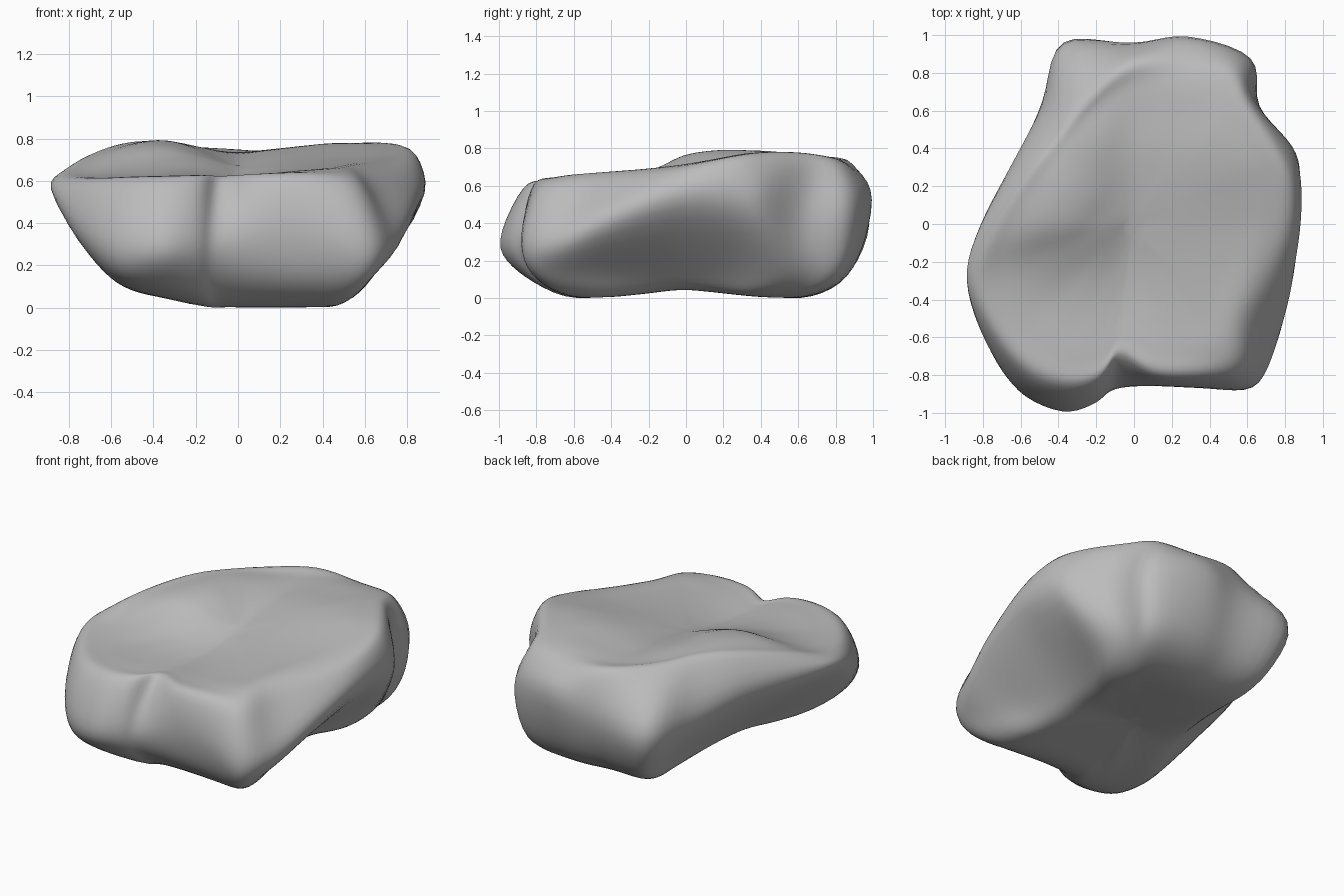
import bpy
import bmesh
from math import exp
from mathutils import Vector

STEPS = 5  # surface subdivisions between neighbouring guide points

default_cube = bpy.data.objects.get("Cube")
if default_cube:
    bpy.data.objects.remove(default_cube, do_unlink=True)

# Guide outlines in hundredths, anticlockwise from the front groove
RIM = [(-8, -71, 60), (10, -80, 61), (35, -81, 61), (57, -77, 57), (65, -56, 55),
       (76, -30, 60), (84, -2, 67), (84, 25, 73), (75, 44, 75), (61, 66, 74),
       (53, 84, 71), (28, 89, 70), (-2, 87, 73), (-27, 69, 74), (-42, 49, 75),
       (-58, 28, 75), (-76, -2, 69), (-84, -30, 62), (-73, -60, 59),
       (-55, -80, 59), (-35, -87, 59), (-18, -83, 60)]
WAIST = [(-10, -87, 34), (12, -86, 38), (35, -87, 38), (63, -87, 31), (75, -67, 30),
         (82, -40, 39), (86, -5, 48), (87, 22, 48), (85, 40, 48), (66, 62, 42),
         (63, 88, 48), (28, 100, 54), (0, 96, 46), (-39, 97, 46), (-49, 65, 44),
         (-64, 33, 51), (-81, -2, 53), (-88, -30, 53), (-79, -62, 39),
         (-62, -88, 33), (-38, -100, 30), (-20, -95, 32)]
FOOT = [(-10, -82, 15), (12, -80, 14), (38, -81, 13), (60, -82, 13), (62, -62, 13),
        (56, -35, 14), (52, -5, 14), (55, 20, 14), (64, 45, 14), (60, 66, 14),
        (56, 84, 14), (26, 90, 16), (0, 87, 15), (-31, 87, 14), (-34, 60, 15),
        (-39, 24, 16), (-46, -8, 17), (-59, -38, 18), (-64, -62, 17),
        (-57, -84, 15), (-38, -90, 14), (-20, -87, 14)]


def outline(points):
    return [Vector(p) / 100 for p in points]


def bump(x, y, centre_x, centre_y, width, depth):
    """Soft round swelling used to shape the top."""
    return exp(-((x - centre_x) / width) ** 2 - ((y - centre_y) / depth) ** 2)


def top_height(x, y):
    t = min(max(y + 0.5, 0), 1)
    slope = 0.63 + 0.11 * t * t * (3 - 2 * t) + 0.03 * x
    hump = 0.1 * bump(x, y, -0.44, 0.06, 0.32, 0.24)
    ridge = 0.045 * bump(x, y, -0.34, 0.42, 0.24, 0.22)
    valley = 0.04 * bump(x, y, -0.03, -0.05, 0.15, 0.6)
    shoulder = 0.025 * bump(x, y, 0.5, 0.4, 0.3, 0.3)
    brow = 0.02 * bump(x, y, 0.5, -0.35, 0.3, 0.3)
    return slope + hump + ridge - valley + shoulder + brow


def base_height(x, y):
    return 0.05 - 0.045 * min(abs(y) / 0.45, 1) + 0.2 * max(-x - 0.15, 0)


def shrink(ring, scale, height):
    """Copy a ring toward the middle and drop it on a height rule."""
    flat = [(p.x * scale, p.y * scale) for p in ring]
    return [Vector((x, y, height(x, y))) for x, y in flat]


def spline(a, b, c, d, t):
    """Smooth curve through b and c."""
    return b + 0.5 * t * ((c - a) + t * ((2 * a - 5 * b + 4 * c - d)
                                         + t * (3 * (b - c) + d - a)))


def refine_closed(ring):
    n = len(ring)
    return [spline(ring[i - 1], ring[i], ring[(i + 1) % n], ring[(i + 2) % n], s / STEPS)
            for i in range(n) for s in range(STEPS)]


def refine_stack(rings):
    """Add smooth in-between rings from the bottom to the top."""
    last = len(rings) - 1
    stack = []
    for i in range(last):
        four = [rings[max(i - 1, 0)], rings[i], rings[i + 1], rings[min(i + 2, last)]]
        for s in range(STEPS):
            stack.append([spline(*column, s / STEPS) for column in zip(*four)])
    return stack + [rings[last]]


def make_material(name, colour):
    material = bpy.data.materials.new(name)
    material.use_nodes = True
    material.diffuse_color = colour
    shader = next(n for n in material.node_tree.nodes if n.type == "BSDF_PRINCIPLED")
    shader.inputs["Base Color"].default_value = colour
    return material


# Stack of outlines: underside, sides, then the uneven top
rim, waist, foot = outline(RIM), outline(WAIST), outline(FOOT)
guides = [shrink(foot, s, base_height) for s in (0.05, 0.4, 0.75)]
guides += [foot, waist, rim]
guides += [shrink(rim, s, top_height) for s in (0.85, 0.65, 0.45, 0.25, 0.04)]
rings = refine_stack([refine_closed(ring) for ring in guides])

# Skin the outlines into one closed boulder
bm = bmesh.new()
loops = [[bm.verts.new(p) for p in ring] for ring in rings]
for low, high in zip(loops, loops[1:]):
    for i in range(len(low)):
        j = (i + 1) % len(low)
        bm.faces.new((low[i], low[j], high[j], high[i]))
bm.faces.new(loops[0][::-1])
bm.faces.new(loops[-1])

# Soften the skin, then rest it on the ground
for _ in range(3):
    bmesh.ops.smooth_vert(bm, verts=bm.verts, factor=0.5, use_axis_x=True,
                          use_axis_y=True, use_axis_z=True)
bmesh.ops.recalc_face_normals(bm, faces=bm.faces)
ground = min(v.co.z for v in bm.verts)
bmesh.ops.translate(bm, verts=bm.verts, vec=(0, 0, -ground))
for face in bm.faces:
    face.smooth = True

mesh = bpy.data.meshes.new("boulder")
bm.to_mesh(mesh)
bm.free()
mesh.materials.append(make_material("stone_grey", (0.5, 0.5, 0.5, 1)))
boulder = bpy.data.objects.new("boulder", mesh)
bpy.context.scene.collection.objects.link(boulder)
